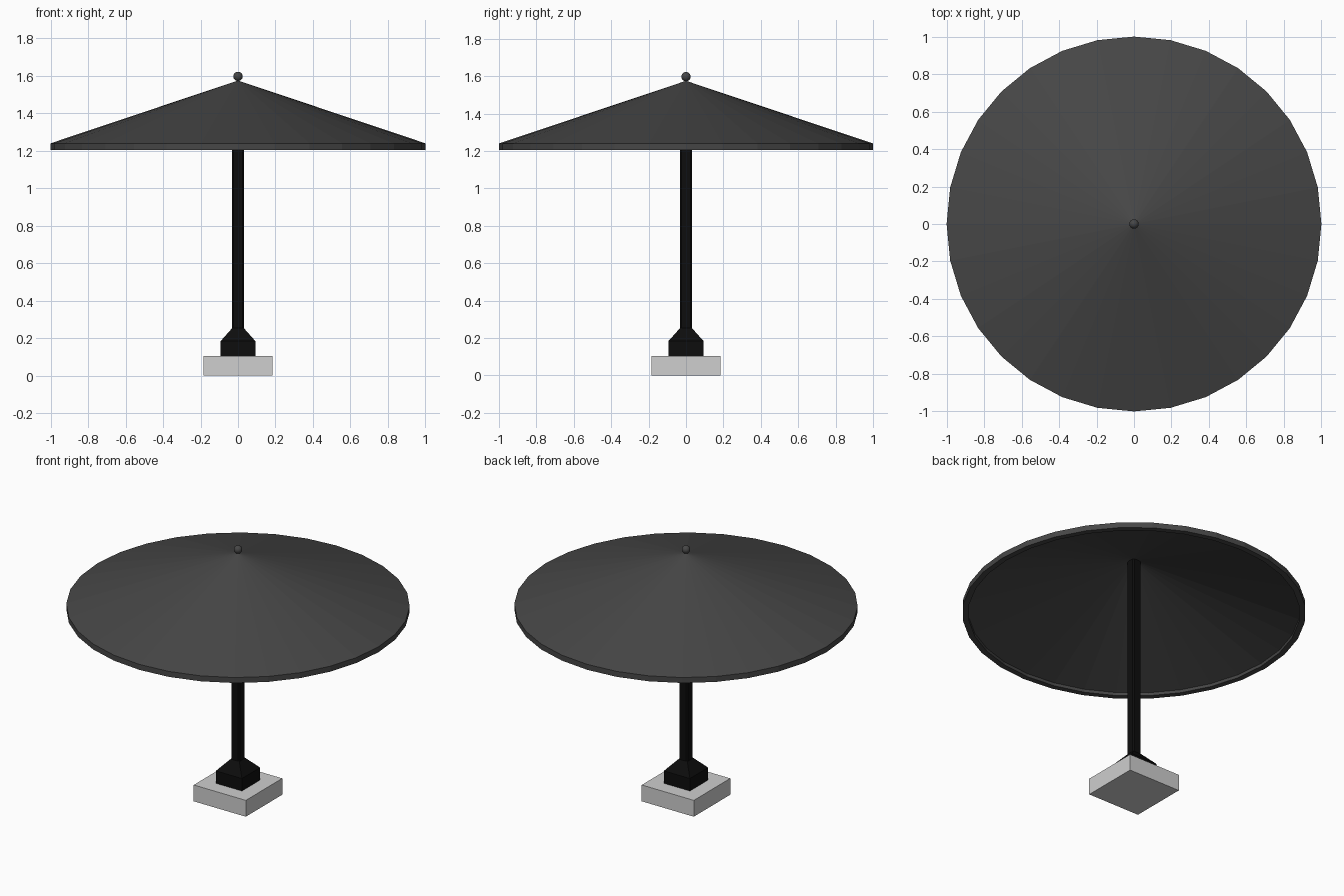
import bpy, bmesh, math

if "Cube" in bpy.data.objects:
    bpy.data.objects.remove(bpy.data.objects["Cube"])


def material(name, r, g, b):
    m = bpy.data.materials.new(name)
    m.diffuse_color = (r, g, b, 1)
    m.use_nodes = True
    m.node_tree.nodes["Principled BSDF"].inputs["Base Color"].default_value = m.diffuse_color
    return m


canopy_grey = material("charcoal canopy", 0.062, 0.062, 0.062)
pole_black = material("black metal", 0.004, 0.004, 0.004)
stone = material("pale concrete", 0.62, 0.62, 0.62)


def finish(name, bm, mat):
    bmesh.ops.recalc_face_normals(bm, faces=bm.faces)
    mesh = bpy.data.meshes.new(name)
    bm.to_mesh(mesh)
    bm.free()
    mesh.materials.append(mat)
    ob = bpy.data.objects.new(name, mesh)
    bpy.context.collection.objects.link(ob)
    return ob


def loft_square(name, levels, mat, cut=0.0):
    """Stack of square sections (half width, z), optionally with cut corners."""
    bm = bmesh.new()
    rings = []
    for h, z in levels:
        pts = []
        for sx, sy in ((1, 1), (-1, 1), (-1, -1), (1, -1)):
            if cut:
                pair = [(sx * h, sy * (h - cut)), (sx * (h - cut), sy * h)]
                pts += pair if sx * sy > 0 else pair[::-1]
            else:
                pts.append((sx * h, sy * h))
        rings.append([bm.verts.new((x, y, z)) for x, y in pts])
    n = len(rings[0])
    for a, b in zip(rings, rings[1:]):
        for i in range(n):
            j = (i + 1) % n
            bm.faces.new((a[i], a[j], b[j], b[i]))
    bm.faces.new(rings[0][::-1])
    bm.faces.new(rings[-1])
    return finish(name, bm, mat)


def canopy(name, mat, sides=32):
    """Thin hollow cone with a short vertical rim."""
    bm = bmesh.new()
    rings = []
    for r, z in ((1.0, 1.24), (1.0, 1.205), (0.965, 1.205), (0.965, 1.225)):
        rings.append([bm.verts.new((r * math.cos(2 * math.pi * i / sides),
                                    r * math.sin(2 * math.pi * i / sides), z))
                      for i in range(sides)])
    top = bm.verts.new((0, 0, 1.575))
    inside = bm.verts.new((0, 0, 1.56))
    for i in range(sides):
        j = (i + 1) % sides
        for a, b in zip(rings, rings[1:]):
            bm.faces.new((a[i], a[j], b[j], b[i]))
        bm.faces.new((rings[0][i], rings[0][j], top))
        bm.faces.new((rings[-1][i], rings[-1][j], inside))
    return finish(name, bm, mat)


# ground block
loft_square("base_block", [(0.185, 0), (0.185, 0.105)], stone)
# metal foot with tapered collar
loft_square("pole_foot", [(0.0925, 0.105), (0.0925, 0.185), (0.03, 0.255)], pole_black)
# pole with trimmed corners
loft_square("pole", [(0.031, 0.2), (0.031, 1.55)], pole_black, cut=0.008)
# shade
canopy("canopy", canopy_grey)
# finial ball
bm = bmesh.new()
bmesh.ops.create_uvsphere(bm, u_segments=16, v_segments=10, radius=0.025)
bmesh.ops.translate(bm, verts=bm.verts, vec=(0, 0, 1.597))
for f in bm.faces:
    f.smooth = True
finish("finial_ball", bm, canopy_grey)
